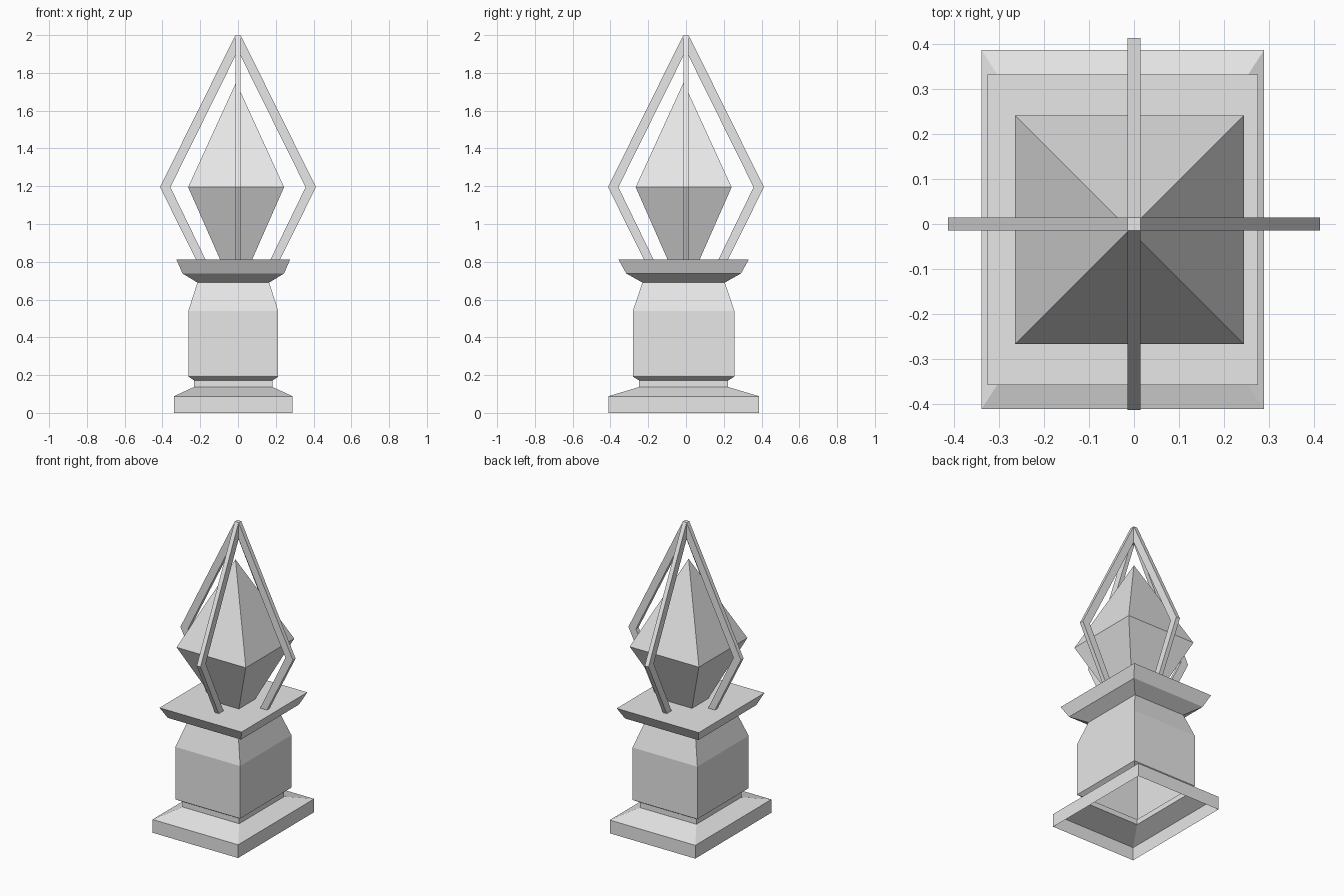
import bpy, bmesh, math
from mathutils import Matrix

cube = bpy.data.objects.get("Cube")
if cube:
    bpy.data.objects.remove(cube, do_unlink=True)

stone = bpy.data.materials.new("light_grey_stone")
stone.use_nodes = True
GREY = (0.8, 0.8, 0.8, 1)
stone.diffuse_color = GREY
stone.node_tree.nodes["Principled BSDF"].inputs["Base Color"].default_value = GREY


def finish(name, bm):
    bmesh.ops.recalc_face_normals(bm, faces=bm.faces)
    mesh = bpy.data.meshes.new(name)
    bm.to_mesh(mesh)
    bm.free()
    mesh.materials.append(stone)
    obj = bpy.data.objects.new(name, mesh)
    bpy.context.collection.objects.link(obj)
    return obj


def loft(name, cx, cy, sections, close_bottom, close_top=True):
    """Stack rectangles (half_x, half_y, z) and bridge them with flat sides."""
    bm = bmesh.new()
    rings = []
    for hx, hy, z in sections:
        corners = ((-1, -1), (1, -1), (1, 1), (-1, 1))
        rings.append([bm.verts.new((cx + sx * hx, cy + sy * hy, z)) for sx, sy in corners])
    for low, high in zip(rings, rings[1:]):
        for i in range(4):
            j = (i + 1) % 4
            bm.faces.new((low[i], low[j], high[j], high[i]))
    if close_bottom:
        bm.faces.new(rings[0][::-1])
    if close_top:
        bm.faces.new(rings[-1])
    bmesh.ops.remove_doubles(bm, verts=bm.verts, dist=0.0005)
    return finish(name, bm)


# Hollow pedestal, open underneath: plinth, neck, body, shoulder, flared cap
loft("pedestal", -0.025, -0.0125, [
    (0.314, 0.399, 0.0),
    (0.314, 0.399, 0.088),
    (0.208, 0.236, 0.137),
    (0.208, 0.236, 0.172),
    (0.238, 0.269, 0.192),
    (0.238, 0.269, 0.54),
    (0.190, 0.218, 0.69),
    (0.269, 0.304, 0.738),
    (0.301, 0.345, 0.812),
], close_bottom=False)

# Faceted crystal with a pointed top
loft("crystal", -0.01, -0.0125, [
    (0.085, 0.085, 0.812),
    (0.254, 0.254, 1.195),
    (0.0, 0.0, 1.75),
], close_bottom=True, close_top=False)

# Four bent cage ribs around the crystal
HALF = 0.014
RIB = [(0.172, 0.812), (0.222, 0.812), (0.413, 1.195),
       (HALF, 2.0), (HALF, 1.89), (0.358, 1.195)]
for k, side in enumerate(("left", "back", "right", "front")):
    bm = bmesh.new()
    face = bm.faces.new([bm.verts.new((r, -HALF, z)) for r, z in RIB])
    out = bmesh.ops.extrude_face_region(bm, geom=[face])
    moved = [v for v in out["geom"] if isinstance(v, bmesh.types.BMVert)]
    bmesh.ops.translate(bm, verts=moved, vec=(0, 2 * HALF, 0))
    bm.transform(Matrix.Rotation(k * math.pi / 2, 4, "Z"))
    finish("cage_rib_" + side, bm)

# Small square block where the ribs meet
loft("cage_tip", 0, 0, [(HALF, HALF, 1.89), (HALF, HALF, 2.0)], close_bottom=True)
